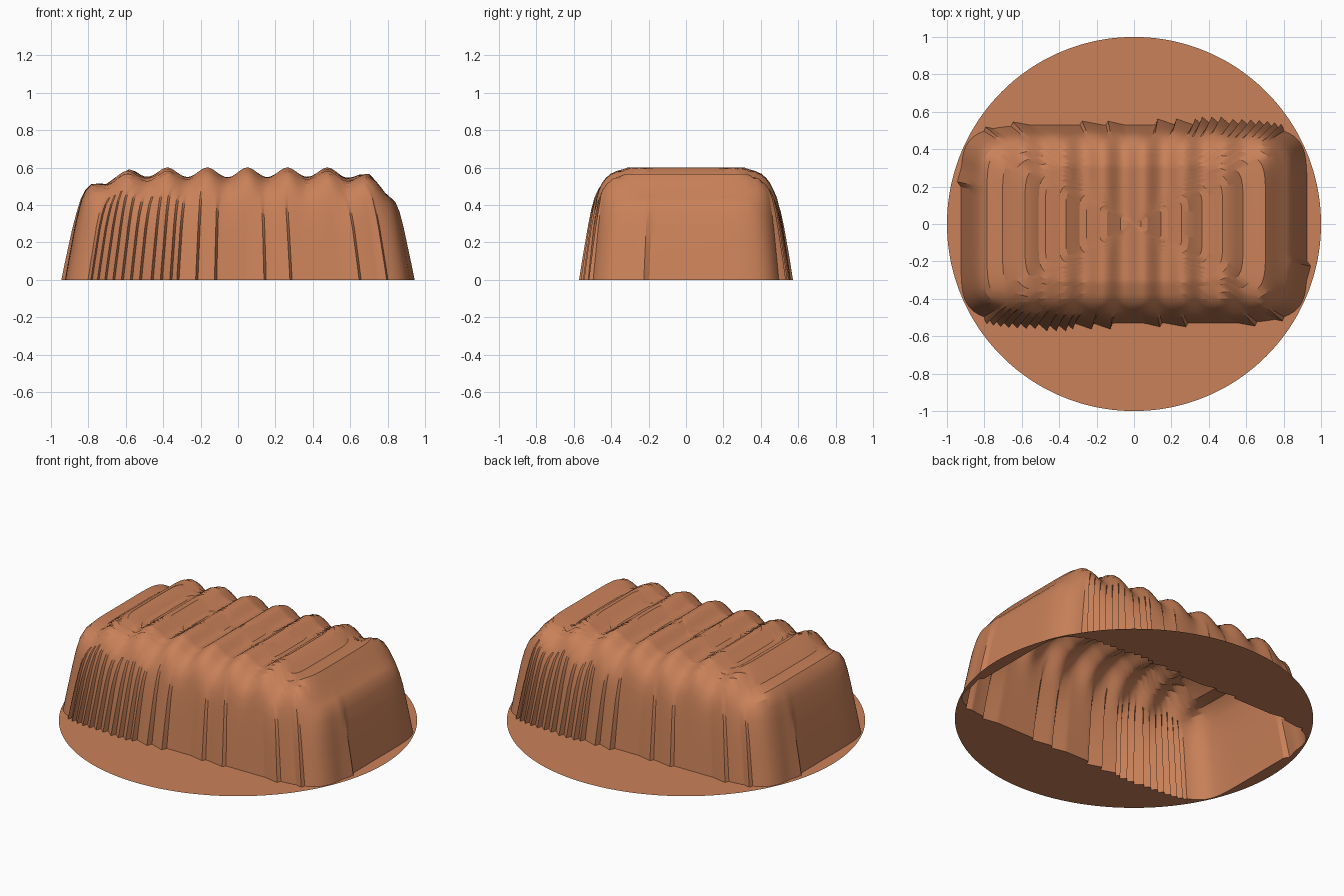
import bpy, bmesh, math
from mathutils import Vector

cube = bpy.data.objects.get("Cube")
if cube:
    bpy.data.objects.remove(cube, do_unlink=True)

clay = bpy.data.materials.new("terracotta")
clay.use_nodes = True
color = (0.59, 0.22, 0.10, 1)
clay.diffuse_color = color
clay.node_tree.nodes["Principled BSDF"].inputs["Base Color"].default_value = color

HALF_X, HALF_Y, POWER = 0.925, 0.53, 7
PITCH = 0.214          # distance between ripple crests
PLEAT = 0.0476         # width of one side pleat

# (fraction of footprint, height) of the rounded wall, outside to inside
WALL = [(1, 0), (0.985, 0.08), (0.965, 0.18), (0.945, 0.28), (0.925, 0.36),
        (0.905, 0.42), (0.88, 0.46), (0.85, 0.49), (0.81, 0.517),
        (0.76, 0.54), (0.7, 0.555), (0.63, 0.565)]
TOP = [(0.63 * (1 - i / 16), 0.573) for i in range(1, 16)]


def perimeter():
    """Directions around a rectangle, evenly spaced along its sides."""
    w, d, nx, ny = 0.82, 0.5, 138, 40
    half = [(-w + 2 * w * i / nx, -d) for i in range(nx)]
    half += [(w, -d + 2 * d * i / ny) for i in range(ny)]
    return half + [(-x, -y) for x, y in half]


def on_outline(x, y):
    norm = (abs(x / HALF_X) ** POWER + abs(y / HALF_Y) ** POWER) ** (1 / POWER)
    return Vector((x / norm, y / norm))


def pleat_offset(px, py):
    """Outward push; the back repeats the front turned half way round."""
    if py > 0.49 or px <= -0.82:
        px, py = -px, -py
    if py < -0.49:
        if -0.8 < px < -0.3:
            return 0.042 * (((px + 0.82) / PLEAT + 0.01) % 1)
        if -0.3 <= px < -0.1:
            return 0.035 * (((px + 0.3) / 0.095 + 0.01) % 1)
        for start, end in ((0.05, 0.14), (0.16, 0.27), (0.52, 0.62), (0.74, 0.8)):
            if start < px < end:
                return 0.022 * (px - start) / (end - start)
    elif -0.27 < py < -0.18:
        return 0.025 * (py + 0.27) / 0.09
    return 0


# Hollow rippled loaf, made of rings from the floor to the centre
bm = bmesh.new()
dirs = perimeter()
rings = []
for frac, height in WALL + TOP:
    ring = []
    for px, py in dirs:
        p = on_outline(px, py)
        push = pleat_offset(px, py) * max(0, 1 - height / 0.47) ** 0.6
        side = Vector((0, math.copysign(1, py))) if abs(py) > 0.49 else Vector((math.copysign(1, px), 0))
        q = p * frac + side * push
        ripple = 0.027 * math.cos(math.tau * (q.x - 0.05) / PITCH)
        z = height + ripple * min(1, max(0, (height - 0.25) / 0.25))
        ring.append(bm.verts.new((q.x, q.y, z)))
    rings.append(ring)

# Round base plate with its opening joined to the loaf's foot
rim = []
for v in rings[0]:
    flat = Vector((v.co.x, v.co.y)).normalized()
    rim.append(bm.verts.new((flat.x, flat.y, 0)))
rings.insert(0, rim)

count = len(dirs)
for outer, inner in zip(rings, rings[1:]):
    for i in range(count):
        j = (i + 1) % count
        bm.faces.new((outer[i], outer[j], inner[j], inner[i]))
centre = bm.verts.new((0, 0, 0.575))
for i in range(count):
    bm.faces.new((rings[-1][i], rings[-1][(i + 1) % count], centre))

mesh = bpy.data.meshes.new("rippled_loaf_on_plate")
bm.to_mesh(mesh)
bm.free()
mesh.materials.append(clay)
loaf = bpy.data.objects.new("rippled_loaf_on_plate", mesh)
bpy.context.collection.objects.link(loaf)
bpy.context.view_layer.objects.active = loaf
loaf.select_set(True)
bpy.ops.object.shade_smooth_by_angle(angle=math.radians(25))
